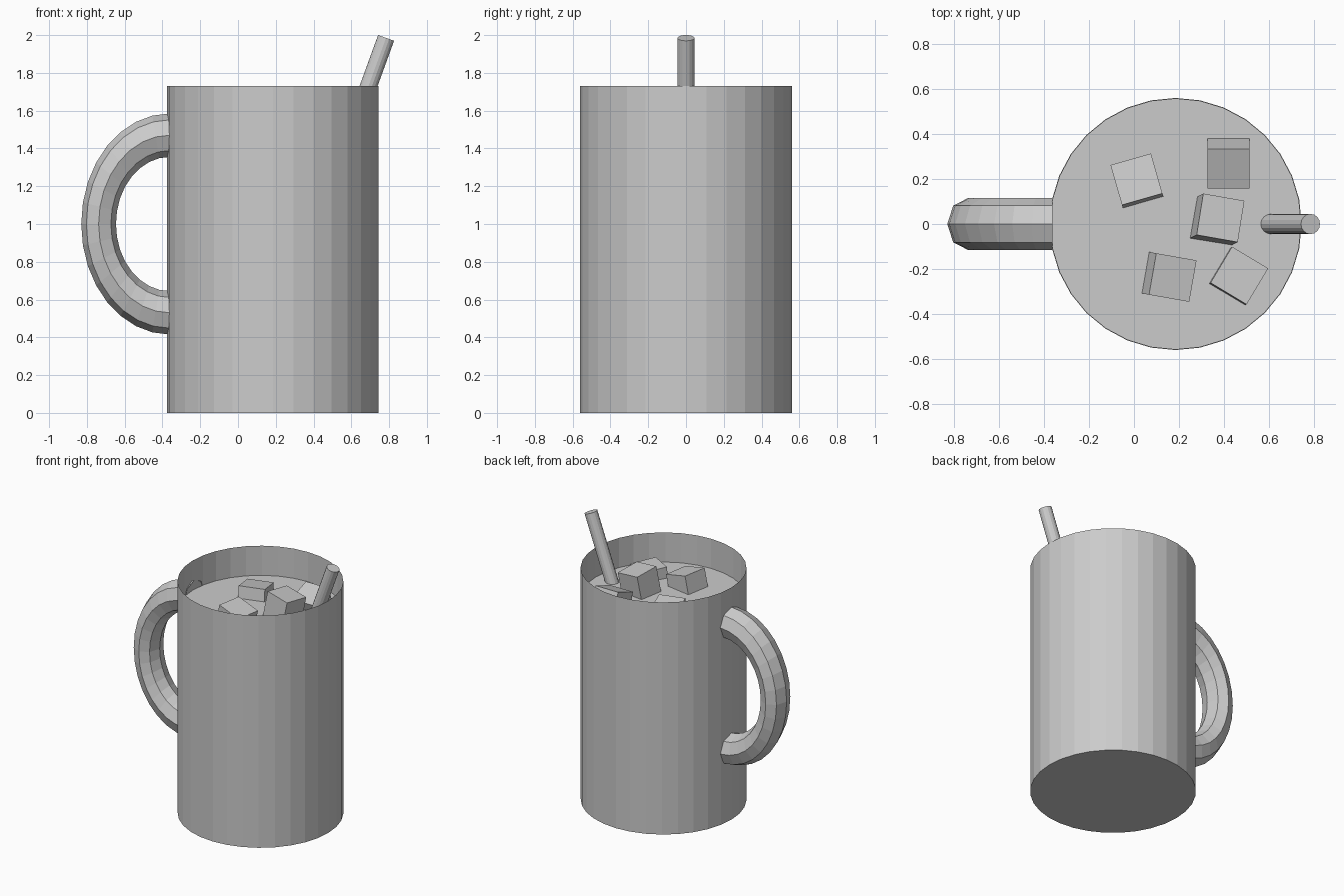
import bpy
import bmesh
import math
from mathutils import Matrix, Euler

cube = bpy.data.objects.get("Cube")
if cube:
    bpy.data.objects.remove(cube, do_unlink=True)

# One plain grey for everything
GREY = (0.6, 0.6, 0.6, 1.0)
grey = bpy.data.materials.new("plain_grey")
grey.use_nodes = True
grey.diffuse_color = GREY
for node in grey.node_tree.nodes:
    if node.type == 'BSDF_PRINCIPLED':
        node.inputs["Base Color"].default_value = GREY

MUG_X, RADIUS, HEIGHT, LEVEL = 0.185, 0.56, 1.73, 1.51


def finish(name, bm, matrix):
    mesh = bpy.data.meshes.new(name)
    bm.to_mesh(mesh)
    bm.free()
    mesh.materials.append(grey)
    obj = bpy.data.objects.new(name, mesh)
    obj.matrix_world = matrix
    bpy.context.scene.collection.objects.link(obj)
    return obj


def cylinder(bm, radius, depth, sides):
    bmesh.ops.create_cone(bm, cap_ends=True, segments=sides,
                          radius1=radius, radius2=radius, depth=depth)


# Mug: thin-walled, open at the top
bm = bmesh.new()
cylinder(bm, RADIUS, HEIGHT, 32)
top = [f for f in bm.faces if f.normal.z > 0.9]
bmesh.ops.delete(bm, geom=top, context='FACES_ONLY')
finish("mug", bm, Matrix.Translation((MUG_X, 0, HEIGHT / 2)))

# Drink surface
bm = bmesh.new()
bmesh.ops.create_circle(bm, cap_ends=True, segments=32, radius=RADIUS - 0.002)
finish("drink", bm, Matrix.Translation((MUG_X, 0, LEVEL)))

# Handle: half ring, squashed sideways
bm = bmesh.new()
ring = bmesh.ops.create_circle(
    bm, segments=8, radius=0.115,
    matrix=Matrix.Translation((0, 0, 0.47)) @ Matrix.Rotation(math.pi / 2, 4, 'Y'))
edges = list(bm.edges)
bmesh.ops.spin(bm, geom=ring["verts"] + edges, cent=(0, 0, 0), axis=(0, 1, 0),
               angle=-math.pi, steps=16)
bmesh.ops.scale(bm, vec=(0.8, 1, 1), verts=bm.verts)
bmesh.ops.recalc_face_normals(bm, faces=bm.faces)
finish("handle", bm, Matrix.Translation((-0.362, 0, 1)))

# Straw leaning on the rim
LENGTH = 1.0
bm = bmesh.new()
cylinder(bm, 0.045, LENGTH, 16)
finish("straw", bm, Matrix.Translation((0.784, 0, 1.985))
       @ Matrix.Rotation(math.radians(20), 4, 'Y')
       @ Matrix.Translation((0, 0, -LENGTH / 2)))

# Ice cubes: centre, then tilt and turn in degrees
ICE = [
    ((0.015, 0.185, 1.49), (-9, 0, 16)),
    ((0.42, 0.278, 1.515), (20, 0, 0)),
    ((0.37, 0.02, 1.58), (-6, 8, -10)),
    ((0.15, -0.234, 1.525), (0, 14, -10)),
    ((0.462, -0.233, 1.49), (-4, 2, -31)),
]
for i, (centre, turn) in enumerate(ICE, 1):
    bm = bmesh.new()
    bmesh.ops.create_cube(bm, size=0.187)
    spin = Euler([math.radians(a) for a in turn]).to_matrix().to_4x4()
    finish(f"ice_cube_{i}", bm, Matrix.Translation(centre) @ spin)
